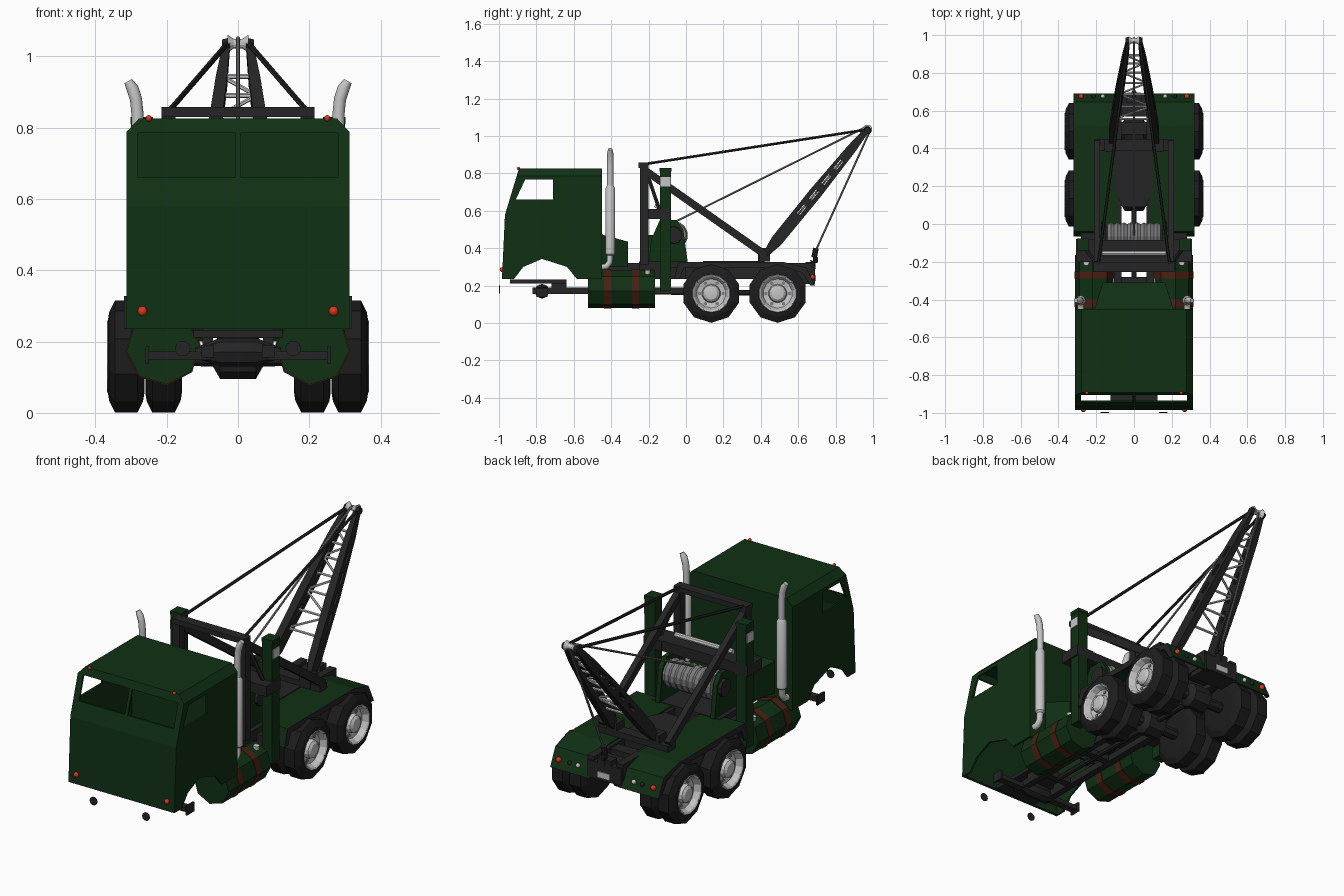
import bpy, bmesh, math
from mathutils import Vector

if "Cube" in bpy.data.objects:
    bpy.data.objects.remove(bpy.data.objects["Cube"])


def mat(name, r, g, b):
    m = bpy.data.materials.new(name)
    m.diffuse_color = (r, g, b, 1)
    m.use_nodes = True
    m.node_tree.nodes["Principled BSDF"].inputs["Base Color"].default_value = m.diffuse_color
    return m


GREEN = mat("dark_green", .005, .03, .007)
DARK = mat("charcoal", .018, .018, .019)
TYRE = mat("tyre_black", .012, .012, .012)
CHROME = mat("light_metal", .56, .56, .56)
CABLE = mat("cable_grey", .2, .2, .2)
RED = mat("lamp_red", .75, .04, .01)
BROWN = mat("strap_brown", .07, .014, .006)


def finish(name, bm, m, smooth=False):
    bmesh.ops.recalc_face_normals(bm, faces=bm.faces[:])
    me = bpy.data.meshes.new(name)
    bm.to_mesh(me)
    bm.free()
    ob = bpy.data.objects.new(name, me)
    bpy.context.collection.objects.link(ob)
    if m:
        me.materials.append(m)
    if smooth:
        bpy.ops.object.select_all(action='DESELECT')
        ob.select_set(True)
        bpy.context.view_layer.objects.active = ob
        bpy.ops.object.shade_smooth_by_angle(angle=math.radians(40))
    return ob


def skin(name, rings, m, smooth=False):
    """Closed solid through a list of equal-length point rings."""
    bm = bmesh.new()
    vs = [[bm.verts.new(p) for p in r] for r in rings]
    n = len(rings[0])
    for a, b in zip(vs, vs[1:]):
        for i in range(n):
            bm.faces.new((a[i], a[(i + 1) % n], b[(i + 1) % n], b[i]))
    bm.faces.new(vs[0])
    bm.faces.new(vs[-1])
    return finish(name, bm, m, smooth)


def slab(name, yz, x0, x1, m):
    return skin(name, [[(x, y, z) for y, z in yz] for x in (x0, x1)], m)


def box(name, x0, x1, y0, y1, z0, z1, m):
    return slab(name, [(y0, z0), (y1, z0), (y1, z1), (y0, z1)], x0, x1, m)


def tube(name, pts, radii, m, n=8, smooth=True, wide=1.0):
    """Tube along points with a radius for each point."""
    pts = [Vector(p) for p in pts]
    if not isinstance(radii, (list, tuple)):
        radii = [radii] * len(pts)
    rings, start = [], (.5 if n == 4 else 0)
    for i, p in enumerate(pts):
        d = (pts[min(i + 1, len(pts) - 1)] - pts[max(i - 1, 0)]).normalized()
        ref = Vector((1, 0, 0)) if abs(d.x) < .8 else Vector((0, 0, 1))
        u = (ref - d * ref.dot(d)).normalized()
        v = d.cross(u)
        ang = [2 * math.pi * (k + start) / n for k in range(n)]
        rings.append([p + (u * math.cos(a) * wide + v * math.sin(a)) * radii[i] for a in ang])
    return skin(name, rings, m, smooth and n > 5)


def lathe(name, prof, y, z, m, n, smooth=False):
    """Solid of revolution about the x direction; prof is (x, radius)."""
    ang = [2 * math.pi * (k + .5) / n for k in range(n)]
    return skin(name, [[(x, y + r * math.cos(a), z + r * math.sin(a)) for a in ang]
                       for x, r in prof], m, smooth)


def ball(name, p, r, m):
    bm = bmesh.new()
    bmesh.ops.create_uvsphere(bm, u_segments=10, v_segments=6, radius=r)
    bmesh.ops.translate(bm, vec=p, verts=bm.verts)
    return finish(name, bm, m, True)


def cut(ob, cutter):
    md = ob.modifiers.new("cut", 'BOOLEAN')
    md.operation, md.solver, md.object = 'DIFFERENCE', 'EXACT', cutter
    bpy.context.view_layer.objects.active = ob
    bpy.ops.object.modifier_apply(modifier="cut")
    bpy.data.objects.remove(cutter)


# Cab: hollow shell with chamfered roof edges, open floor, windows and wheel arches
def cab_solid(name, t, bottom):
    w, c = .313 - t, .035
    levels = [(bottom, -.984, w), (.578, -.968, w), (.787, -.905, w), (.825 - t, -.893, w - c)]
    return skin(name, [[(-a, y + t, z), (a, y + t, z), (a, -.45 - t, z), (-a, -.45 - t, z)]
                       for z, y, a in levels], GREEN)


cab = cab_solid("cab", 0, .235)
cut(cab, cab_solid("cab_inside", .01, .1))
cut(cab, slab("arch", [(-.92, .1), (-.92, .235), (-.87, .30), (-.77, .343), (-.636, .30),
                       (-.583, .235), (-.583, .1)], -.5, .5, GREEN))
cut(cab, slab("side_window", [(-.91, .66), (-.71, .66), (-.71, .767), (-.86, .767)], -.5, .5, GREEN))
for s in (-1, 1):
    cut(cab, box("windshield", *sorted((s * .008, s * .28)), -1.1, -.86, .66, .785, GREEN))
    ball("roof_marker", (s * .25, -.895, .826), .009, RED)
    ball("turn_signal", (s * .268, -.982, .285), .014, RED)
    lathe_pts = [(s * .155, -1.0, .18), (s * .155, -.995, .18)]
    tube("front_disc", lathe_pts, .022, DARK, 10)
skin("engine_cover", [[(-a, y, .3), (a, y, .3), (a, y, z), (-a, y, z)]
                      for y, z, a in ((-.455, .475, .21), (-.31, .435, .165))], GREEN)

# Front chassis and bare front axle
box("front_plate", -.125, .125, -.94, -.64, .212, .232, DARK)
box("front_axle", -.26, .26, -.79, -.75, .148, .172, DARK)
tube("axle_center", [(-.12, -.77, .168), (-.05, -.77, .17), (.05, -.77, .17), (.12, -.77, .168)],
     [.015, .04, .04, .015], DARK)
for s in (-1, 1):
    box("axle_end", s * .255 - .005, s * .255 + .005, -.80, -.74, .138, .188, DARK)
    box("lower_rail", s * .085 - .018, s * .085 + .018, -.82, .1, .155, .19, DARK)
    box("upper_rail", s * .085 - .02, s * .085 + .02, -.5, .68, .235, .32, DARK)
    box("rail_hanger", s * .085 - .015, s * .085 + .015, -.72, -.64, .18, .222, DARK)
for y in (-.6, -.3):
    box("cross_member", -.09, .09, y - .02, y + .02, .16, .19, DARK)
tube("drive_shaft", [(0, -.6, .17), (0, .49, .16)], .014, DARK)

# Fuel tanks with straps and caps
for s in (-1, 1):
    def tank(name, y0, y1, r, m):
        ring = [(s * .21 + r * math.cos(a), .182 + r * math.sin(a))
                for a in [2 * math.pi * (k + .5) / 8 + .3 * s for k in range(8)]]
        skin(name, [[(x, y, z) for x, z in ring] for y in (y0, y1)], m)
    tank("fuel_tank", -.525, -.165, .103, GREEN)
    for y in (-.42, -.27):
        tank("tank_strap", y - .019, y + .019, .106, BROWN)
    tube("filler_cap", [(s * .25, -.205, .26), (s * .253, -.205, .284)], .016, CHROME, 10)

# Exhaust stacks
for s in (-1, 1):
    x = s * .282
    tube("exhaust_pipe", [(x, -.45, .30), (x, -.425, .303), (x, -.408, .325), (x, -.405, .38),
                          (x, -.405, .84), (x + s * .004, -.405, .88), (x + s * .014, -.405, .91),
                          (x + s * .026, -.405, .93)], [.017] * 7 + [.012], CHROME, 10)
    tube("muffler", [(x, -.405, .36), (x, -.405, .37), (x, -.405, .72), (x, -.405, .735)],
         [.017, .026, .026, .017], CHROME, 12)

# Rear wheels in pairs, with dished rims and hubs
for y in (.135, .49):
    tube("rear_axle", [(-.3, y, .16), (-.07, y, .16), (-.05, y, .16), (.05, y, .16), (.07, y, .16),
                       (.3, y, .16)], [.025, .03, .065, .065, .03, .025], DARK)
    for s in (-1, 1):
        for x0 in (.157, .262):
            prof = [(0, .1), (.004, .125), (.02, .157), (.083, .157), (.099, .125), (.103, .1)]
            if x0 > .2:   # outer tyre is open around the rim
                prof += [(.06, .092)]
            lathe("tyre", [(s * (x0 + a), r) for a, r in prof], y, .158, TYRE, 10)
        lathe("rim", [(s * a, r) for a, r in ((.3, .09), (.362, .104), (.367, .1), (.362, .092), (.335, .078),
              (.33, .05), (.35, .045), (.36, .032), (.362, .012))], y, .158, CHROME, 14)
        for k in range(6):
            a = math.pi * k / 3
            cy, cz = y + .063 * math.cos(a), .158 + .063 * math.sin(a)
            lathe("rim_hole", [(s * .33, .010), (s * .337, .010)], cy, cz, CABLE, 6)

# Rear fenders with dark side lips, and tail lamps
outer = [(-.065, .235), (-.04, .327), (.52, .327), (.645, .295), (.69, .2)]
inner = [(.68, .2), (.635, .285), (.52, .315), (-.03, .315), (-.055, .235)]
lip = [(.665, .2), (.62, .27), (.52, .295), (-.01, .295), (-.035, .235)]
for s in (-1, 1):
    slab("fender", outer + inner, s * .085, s * .315, GREEN)
    slab("fender_lip", outer + lip, s * .313, s * .32, DARK)
    for x, r, m in ((.28, .014, RED), (.215, .011, DARK), (.165, .012, CHROME)):
        ball("tail_lamp", (s * x, .676, .245), r, m)

# Center deck and tail hitch
deck = [(-.1, .42), (.1, .42), (.1, .17), (.06, .09), (-.06, .09), (-.1, .17)]
skin("deck", [[(x, y, z) for x, y in deck] for z in (.25, .332)], DARK)
box("winch_base", -.2, .2, -.25, 0, .235, .33, DARK)
box("side_base", -.28, .28, -.13, -.04, .235, .30, DARK)
box("tail_box", -.1, .1, .57, .69, .21, .30, DARK)
box("tail_plate", -.035, .035, .69, .695, .225, .255, CHROME)
box("deck_cross_member", -.08, .08, .475, .54, .26, .31, DARK)
box("boom_mount", -.21, .21, .39, .45, .328, .36, DARK)

# Upright frame behind the cab
box("frame_beam", -.215, .215, -.255, -.2, .83, .857, DARK)
box("bracket_beam", -.25, .25, -.2, -.085, .555, .61, DARK)
tube("chrome_bar", [(-.17, -.155, .625), (.17, -.155, .625)], .014, CHROME)
for s in (-1, 1):
    x = s * .195
    box("dark_post", x - .02, x + .02, -.245, -.2, .31, .85, DARK)
    box("green_post", s * .27 - .03, s * .27 + .03, -.14, -.08, .17, .81, GREEN)
    box("post_cap", s * .27 - .032, s * .27 + .032, -.142, -.078, .81, .83, GREEN)
    box("post_plate", s * .302 - .003, s * .302 + .003, -.138, -.083, .73, .78, CHROME)
    box("post_bracket", *sorted((s * .2, s * .308)), -.2, -.08, .555, .61, DARK)
    tube("frame_strut", [(x, -.215, .82), (s * .25, -.14, .6)], .011, DARK, 6)
    tube("main_brace", [(x, -.21, .81), (x, .43, .36)], .028, DARK, 4, wide=.8)
    tube("top_stay", [(s * .19, -.22, .85), (s * .03, .97, 1.035)], .008, DARK, 6)

# Winch
hood = [(-.2, .32), (-.185, .45), (-.14, .55), (-.05, .55), (-.015, .5), (.01, .32)]
for s in (-1, 1):
    slab("winch_side", hood, s * .15, s * .175, GREEN)
    lathe("winch_bearing", [(s * .15, .05), (s * .19, .045)], -.065, .47, DARK, 10)
box("winch_back", -.15, .15, -.2, -.16, .32, .47, GREEN)
coils = [(-.14 + i * .0175, .075 if i % 2 else .066) for i in range(17)]
lathe("winch_drum", coils, -.065, .47, CABLE, 14)

# Boom legs with lightening slots, lattice and head
base, tip = Vector((.125, .42, .36)), Vector((.032, .965, 1.03))
for s in (-1, 1):
    flip = Vector((s, 1, 1))
    pts = [base.lerp(tip, t) * flip for t in (0, .12, .5, .85, 1)]
    leg = tube("boom_leg", pts, [.02, .045, .048, .036, .022], DARK, 4, wide=.62)
    for t in (.33, .45, .57, .69):
        a, b = base.lerp(tip, t), base.lerp(tip, t + .07)
        d = (b - a) * .5
        n = Vector((0, -d.z, d.y)).normalized() * .009
        cut(leg, slab("slot", [((a + k)[1], (a + k)[2]) for k in (n, d * 2 + n, d * 2 - n, -n)],
                      s * .005, s * .2, DARK))
    box("boom_foot", s * .125 - .03, s * .125 + .03, .385, .45, .33, .40, DARK)
    lathe("head_cap", [(s * .03, .022), (s * .045, .018)], .97, 1.03, DARK, 8)
lathe("head_sheave", [(-.03, .026), (-.012, .014), (.012, .014), (.03, .026)], .97, 1.035, CHROME, 12)
ts = [.25, .37, .49, .6, .7, .79, .87]
flip = Vector((-1, 1, 1))
for i, t in enumerate(ts):
    a = base.lerp(tip, t)
    tube("lattice_bar", [a, a * flip], .007, CHROME, 6)
    if i < len(ts) - 1:
        b = base.lerp(tip, ts[i + 1])
        tube("lattice_diagonal", [a, b * flip] if i % 2 else [a * flip, b], .006, CHROME, 6)

# Cables and hook
tube("winch_cable", [(0, -.06, .54), (0, .965, 1.05)], .006, CABLE, 6)
tube("hook_cable", [(0, .985, 1.03), (0, .695, .39)], .006, CABLE, 6)
tube("hook_block", [(0, .695, .40), (0, .685, .35)], .015, DARK)
tube("hook", [(0, .685, .36), (0, .70, .345), (0, .70, .33), (0, .68, .322), (0, .665, .335)],
     [.008, .009, .01, .009, .004], DARK, 6)
tube("hook_shackle", [(0, .685, .35), (0, .685, .29)], .008, DARK, 6)
box("hook_mount", -.04, .04, .64, .69, .29, .325, DARK)
